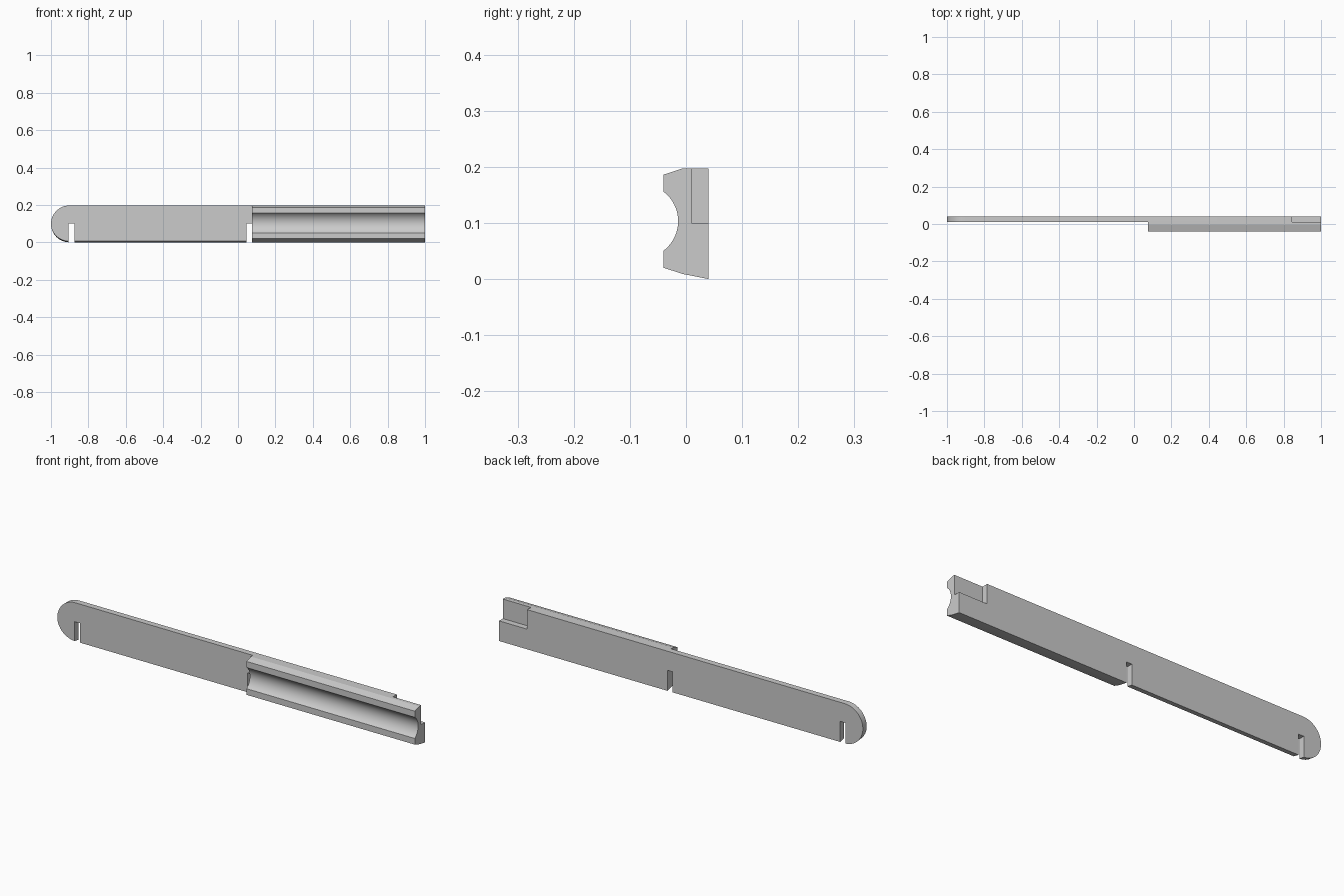
import bpy, bmesh, math

cube = bpy.data.objects.get("Cube")
if cube:
    bpy.data.objects.remove(cube, do_unlink=True)

grey = bpy.data.materials.new("plain_grey")
grey.use_nodes = True
grey.diffuse_color = (0.6, 0.6, 0.6, 1)
grey.node_tree.nodes["Principled BSDF"].inputs["Base Color"].default_value = (0.6, 0.6, 0.6, 1)

TOP, BACK, FRONT = 0.197, 0.04, -0.04
PLATE_FRONT = 0.01          # front face of the thin blade
BLOCK_START = 0.075         # where the thick grooved half begins
MID = TOP / 2


def loft(name, ring_a, ring_b):
    """Closed solid between two matching rings of points."""
    bm = bmesh.new()
    a = [bm.verts.new(p) for p in ring_a]
    b = [bm.verts.new(p) for p in ring_b]
    bm.faces.new(a)
    bm.faces.new(b[::-1])
    for i in range(len(a)):
        j = (i + 1) % len(a)
        bm.faces.new((a[j], a[i], b[i], b[j]))
    bmesh.ops.recalc_face_normals(bm, faces=bm.faces)
    mesh = bpy.data.meshes.new(name)
    bm.to_mesh(mesh)
    bm.free()
    obj = bpy.data.objects.new(name, mesh)
    bpy.context.collection.objects.link(obj)
    mesh.materials.append(grey)
    return obj


def box(name, x0, x1, y0, y1, z0, z1):
    ring = [(y0, z0), (y1, z0), (y1, z1), (y0, z1)]
    return loft(name, [(x0, y, z) for y, z in ring], [(x1, y, z) for y, z in ring])


def carve(obj, cutter, operation="DIFFERENCE"):
    cutter.hide_render = True
    mod = obj.modifiers.new(cutter.name, "BOOLEAN")
    mod.operation = operation
    mod.solver = "EXACT"
    mod.object = cutter
    bpy.context.view_layer.objects.active = obj
    bpy.ops.object.modifier_apply(modifier=mod.name)
    bpy.data.objects.remove(cutter, do_unlink=True)


# Long bar: tapered section with a round groove in the front
section = [(FRONT, 0.02), (-0.006, 0.009), (BACK, 0), (BACK, TOP), (-0.006, TOP), (FRONT, 0.186)]
groove_r, groove_y, groove_z = 0.066, -0.08, 0.103
half = math.acos((FRONT - groove_y) / groove_r)
for i in range(25):
    t = half * (1 - i / 12)
    section.append((groove_y + groove_r * math.cos(t), groove_z + groove_r * math.sin(t)))
bar = loft("grooved_bar", [(-1, y, z) for y, z in section], [(1, y, z) for y, z in section])

# Thin blade on the left half
carve(bar, box("blade_cutter", -1.2, BLOCK_START, -0.2, PLATE_FRONT, -0.2, 0.4))


# Round blade end, its lower half drafted like the underside
def end_ring(y):
    squash = 1 - (BACK - y) * 0.196 / MID
    ring = [(1.2, y, -0.2), (1.2, y, 0.4), (MID - 1, y, 0.4)]
    for i in range(33):
        t = math.pi * (0.5 + i / 32)
        s = math.sin(t)
        ring.append((MID - 1 + MID * math.cos(t), y, MID + MID * s * (squash if s < 0 else 1)))
    return ring + [(MID - 1, y, -0.2)]


carve(bar, loft("end_cutter", end_ring(-0.06), end_ring(0.06)), "INTERSECT")

# Two slots from below
for x in (-0.905, BLOCK_START - 0.03):
    carve(bar, box("slot_cutter", x, x + 0.03, -0.005 if x < 0 else 0, 0.2, -0.2, 0.102))

# Step in the upper back corner of the right end
carve(bar, box("step_cutter", 0.845, 1.2, PLATE_FRONT, 0.2, 0.1, 0.4))

bpy.ops.object.select_all(action="DESELECT")
bar.select_set(True)
bpy.context.view_layer.objects.active = bar
bpy.ops.object.shade_smooth_by_angle(angle=math.radians(12))
